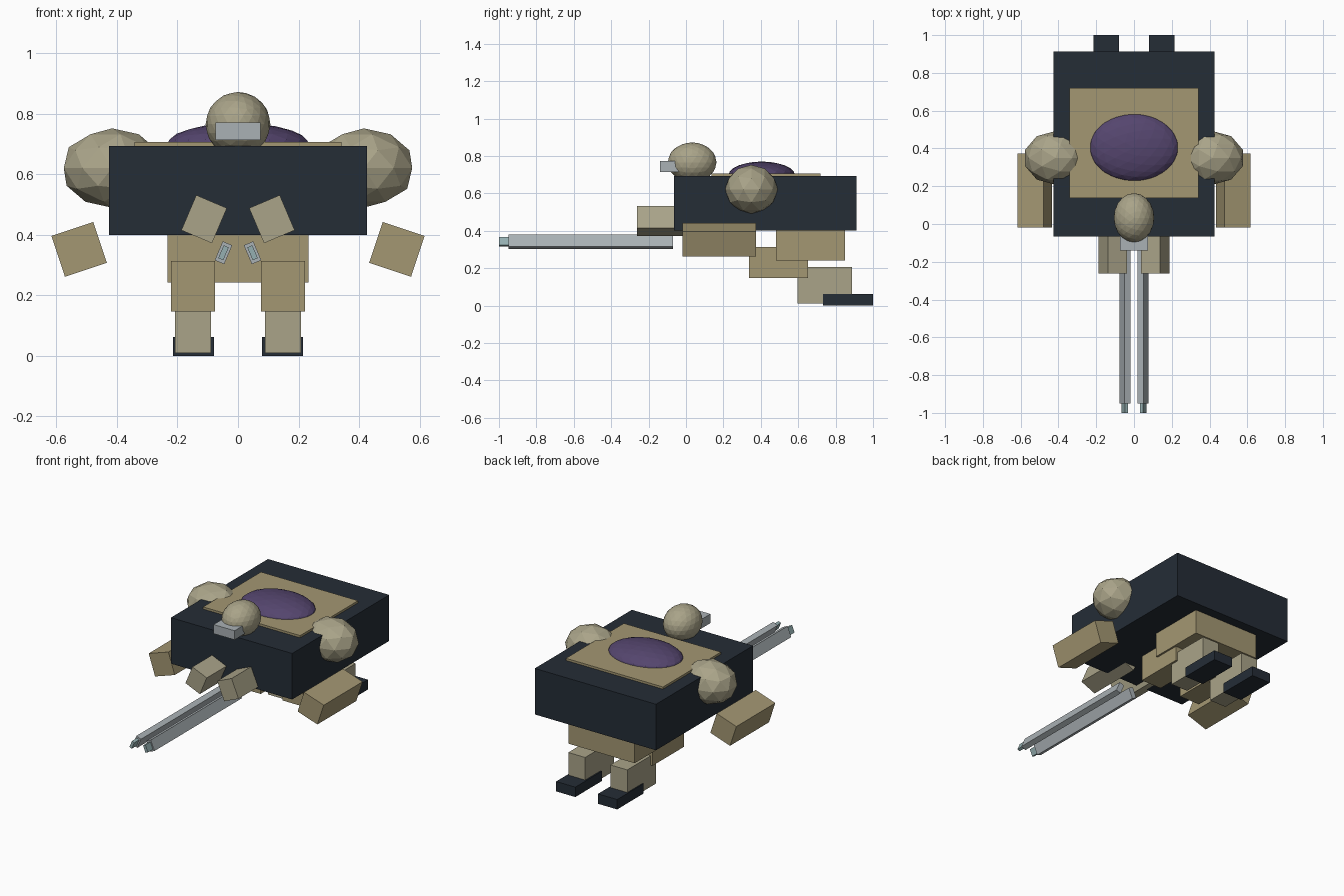
import bpy
from math import radians

if "Cube" in bpy.data.objects:
    bpy.data.objects.remove(bpy.data.objects["Cube"])


def material(name, rgb):
    m = bpy.data.materials.new(name)
    m.diffuse_color = (*rgb, 1)
    m.use_nodes = True
    m.node_tree.nodes["Principled BSDF"].inputs["Base Color"].default_value = m.diffuse_color
    return m


NAVY = material("navy", (0.018, 0.026, 0.037))
TAN = material("tan", (0.37, 0.31, 0.17))
SAND = material("sand", (0.40, 0.37, 0.25))
PURPLE = material("purple", (0.09, 0.06, 0.156))
STEEL = material("steel", (0.40, 0.44, 0.46))
TEAL = material("teal", (0.30, 0.43, 0.44))


def finish(name, mat, scale, roll=0):
    ob = bpy.context.object
    ob.name = name
    ob.scale = scale
    ob.rotation_euler.y = radians(roll)
    ob.data.materials.append(mat)


def box(name, mat, centre, size, roll=0):
    bpy.ops.mesh.primitive_cube_add(size=1, location=centre)
    finish(name, mat, size, roll)


def span(name, mat, x, y, z):
    """Box given as (min, max) on each axis."""
    box(name, mat, [(a + b) / 2 for a, b in (x, y, z)],
        [b - a for a, b in (x, y, z)])


def ball(name, mat, centre, radii, detail):
    bpy.ops.mesh.primitive_ico_sphere_add(subdivisions=detail, radius=1, location=centre)
    finish(name, mat, radii)


# Body
span("torso", NAVY, (-0.427, 0.427), (-0.065, 0.912), (0.40, 0.693))
span("top_plate", TAN, (-0.342, 0.342), (0.137, 0.72), (0.66, 0.707))
ball("dome", PURPLE, (0, 0.405, 0.695), (0.238, 0.18, 0.075), 3)
span("pelvis", TAN, (-0.233, 0.233), (0.482, 0.85), (0.242, 0.41))

# Head and visor
ball("head", SAND, (0, 0.033, 0.766), (0.107, 0.13, 0.106), 3)
span("visor", STEEL, (-0.074, 0.074), (-0.14, -0.04), (0.714, 0.772))

for side, label in ((-1, "left"), (1, "right")):
    # Legs
    span(label + "_thigh", TAN, sorted((side * 0.076, side * 0.221)), (0.337, 0.652), (0.147, 0.313))
    span(label + "_shin", SAND, sorted((side * 0.089, side * 0.208)), (0.597, 0.888), (0.01, 0.207))
    span(label + "_foot", NAVY, sorted((side * 0.08, side * 0.215)), (0.733, 1.0), (0, 0.063))

    # Arms
    ball(label + "_shoulder", SAND, (side * 0.416, 0.35, 0.621), (0.168, 0.142, 0.131), 2)
    box(label + "_upper_arm", TAN, (side * 0.525, 0.178, 0.352), (0.146, 0.392, 0.142), side * 18.4)
    box(label + "_forearm", SAND, (side * 0.112, -0.081, 0.452), (0.11, 0.362, 0.126), side * -23)

    # Forward barrels with narrower tips
    box(label + "_barrel", STEEL, (side * 0.048, -0.51, 0.341), (0.034, 0.88, 0.068), side * -23)
    box(label + "_barrel_tip", TEAL, (side * 0.048, -0.97, 0.341), (0.018, 0.06, 0.046), side * -23)
